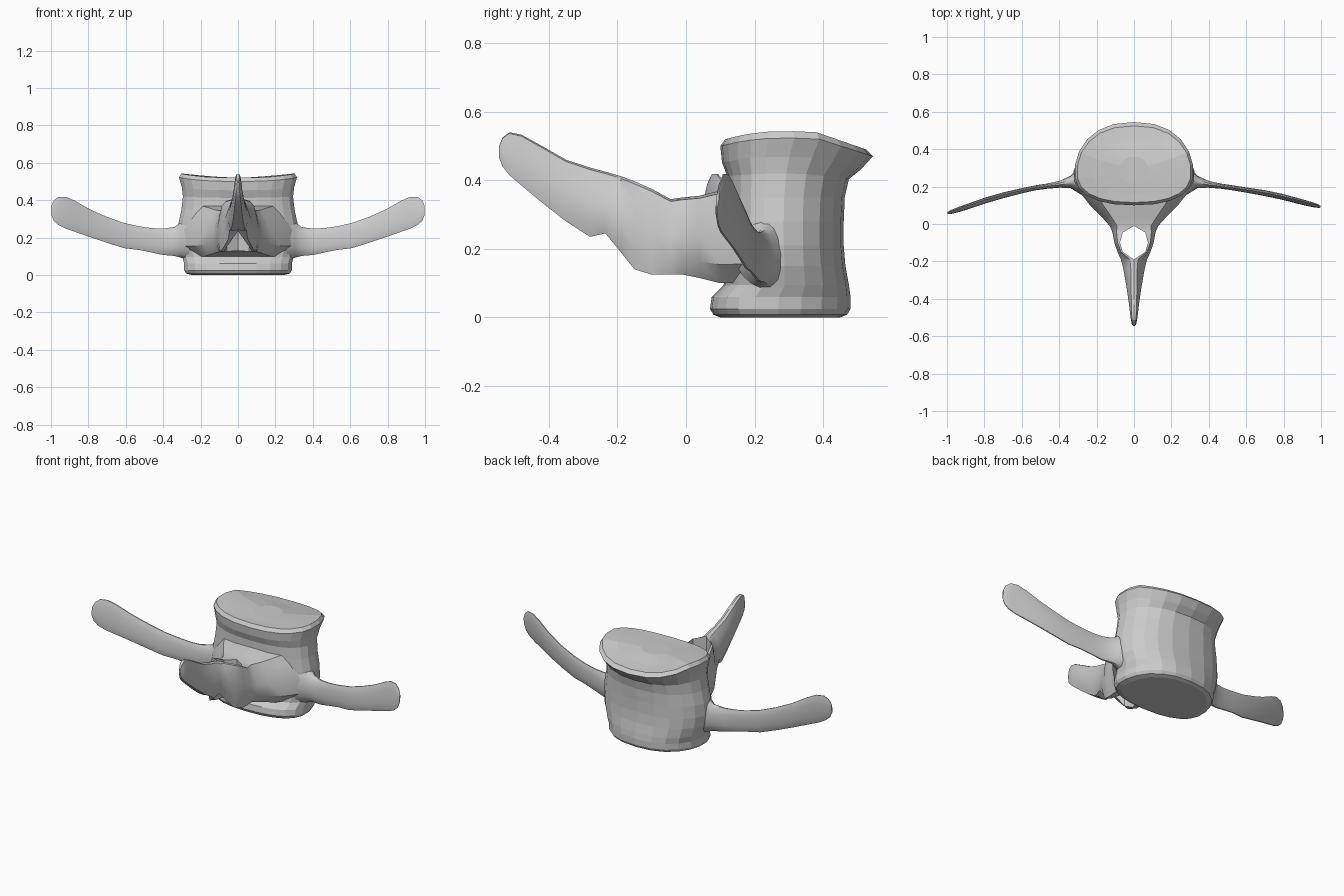
import bpy, bmesh
from math import sin, cos, pi, copysign

def loft(name, rings, smooth=0.0, poke=None):
    """Skin a list of equal-length rings and close both ends."""
    bm = bmesh.new()
    vs = [[bm.verts.new(p) for p in r] for r in rings]
    n = len(rings[0])
    for a, b in zip(vs, vs[1:]):
        for i in range(n):
            j = (i + 1) % n
            bm.faces.new((a[i], a[j], b[j], b[i]))
    bm.faces.new(vs[0][::-1])
    bm.faces.new(vs[-1])
    bmesh.ops.recalc_face_normals(bm, faces=bm.faces)
    me = bpy.data.meshes.new(name)
    bm.to_mesh(me)
    bm.free()
    ob = bpy.data.objects.new(name, me)
    bpy.context.collection.objects.link(ob)
    if smooth:
        bpy.ops.object.select_all(action='DESELECT')
        ob.select_set(True)
        bpy.context.view_layer.objects.active = ob
        bpy.ops.object.shade_smooth_by_angle(angle=smooth)
    return ob

def interp(x, table):
    """Linear lookup in (x, value) pairs."""
    for (x0, v0), (x1, v1) in zip(table, table[1:]):
        if x <= x1:
            return v0 + (v1 - v0) * max(0, (x - x0) / (x1 - x0))
    return table[-1][1]

# Vertebral body: rings of (z, front y, back y, half width, tilt amount)
def body_ring(z, yf, yb, rx, tilt, n=22):
    mid = yf + (yb - yf) * 0.40
    ring = []
    for i in range(n):
        a = 2 * pi * (i + 0.5) / n
        c, s = cos(a), sin(a)
        x = rx * copysign(abs(c) ** 0.85, c)
        # blunt front, round back
        y = mid + (s * (yb - mid) if s > 0 else -abs(s) ** 0.8 * (mid - yf))
        t = (y - yf) / (yb - yf)
        dz = interp(t, [(0, -.025), (.15, -.01), (.38, 0), (.65, -.005), (1, -.055)])
        ring.append((x, y, z + tilt * dz))
    return ring

body = [(0, .10, .45, .25, 0), (.008, .08, .47, .28, 0), (.025, .07, .48, .29, 0),
        (.06, .075, .48, .29, 0), (.095, .11, .475, .30, 0), (.15, .12, .465, .318, 0),
        (.21, .12, .46, .325, 0), (.28, .12, .46, .32, 0), (.35, .12, .463, .305, 0),
        (.42, .12, .475, .297, .3), (.47, .105, .51, .303, .7), (.525, .10, .545, .318, 1),
        (.545, .115, .525, .305, 1), (.535, .16, .45, .22, .6), (.522, .22, .36, .08, 0)]
loft("vertebral_body", [body_ring(*r) for r in body])

# Neural arch and spinous process: (y, inner x, outer x, low z, inner low z, top z, top width)
arch = [(.17, 0, .29, .10, .10, .38, .7), (.10, 0, .235, .10, .10, .37, .7),
        (.04, 0, .175, .115, .12, .355, .7), (-.01, 0, .13, .125, .13, .35, .7),
        (-.045, .06, .115, .125, .125, .345, .6), (-.10, .075, .105, .125, .125, .375, .4),
        (-.15, .06, .088, .14, .15, .397, .35), (-.19, 0, .07, .19, .235, .412, .3),
        (-.235, 0, .058, .245, .255, .425, .3), (-.28, 0, .050, .235, .24, .437, .3),
        (-.35, 0, .038, .28, .28, .46, .4), (-.42, 0, .028, .335, .335, .50, .5),
        (-.48, 0, .021, .385, .385, .533, .6), (-.515, 0, .016, .415, .415, .54, .6),
        (-.535, 0, .012, .44, .44, .525, .6), (-.545, 0, .005, .465, .465, .50, .6)]

def arch_ring(side, y, xi, xo, zb, zi, zt, f):
    w, h = xo - xi, zt - zb
    pts = [(xi, zi), (xi + w * .75, zb), (xo, zb + h * .2), (xo, zb + h * .5),
           (xi + w * (.55 + f * .4), zb + h * .8), (xi + w * f, zt - h * .03), (xi, zt)]
    return [(side * x, y, z) for x, z in pts]

for side, label in ((1, "right"), (-1, "left")):
    loft("spinous_arch_" + label, [arch_ring(side, *r) for r in arch], 0.6)

# Transverse processes: (x, y, low z, high z, half thickness)
wing = [(.26, .235, .07, .32, .09), (.305, .23, .09, .285, .06), (.34, .225, .10, .258, .032),
        (.40, .212, .105, .25, .018), (.46, .203, .118, .252, .014), (.53, .193, .132, .262, .013),
        (.61, .180, .142, .28, .013), (.70, .165, .17, .312, .014), (.79, .146, .20, .352, .014),
        (.87, .125, .228, .398, .013), (.92, .112, .245, .42, .012), (.96, .102, .265, .42, .010),
        (.985, .096, .288, .40, .008), (.998, .092, .32, .37, .004)]

def wing_ring(side, x, y, z0, z1, t, n=14):
    zc, h = (z0 + z1) / 2, (z1 - z0) / 2
    # the left one sweeps a little further forward
    sweep = 0.035 * max(0, (x - .55) / .45) if side < 0 else 0
    lean = 0.1 * min(1, max(0, (x - .3) / .4))
    out = []
    for i in range(n):
        a = 2 * pi * i / n
        out.append((side * x, y - sweep + t * cos(a) + lean * h * sin(a), zc + h * sin(a)))
    return out

for side, label in ((1, "right"), (-1, "left")):
    loft("transverse_process_" + label, [wing_ring(side, *r) for r in wing], 0.7)
